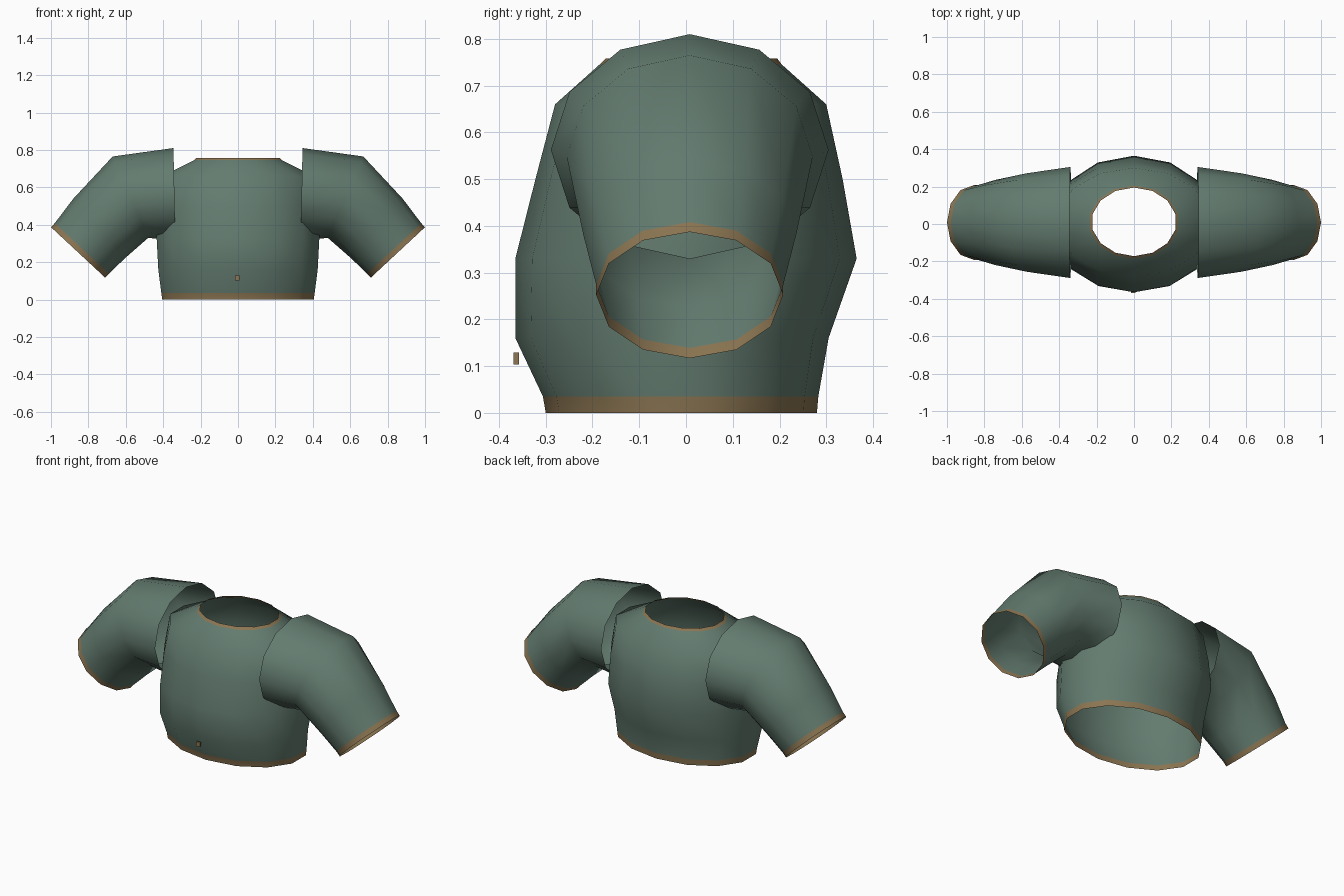
import bpy, bmesh, math
from mathutils import Vector

if "Cube" in bpy.data.objects:
    bpy.data.objects.remove(bpy.data.objects["Cube"])


def material(name, rgb):
    m = bpy.data.materials.new(name)
    m.diffuse_color = (*rgb, 1)
    m.use_nodes = True
    m.node_tree.nodes["Principled BSDF"].inputs["Base Color"].default_value = m.diffuse_color
    return m


GREEN = material("green cloth", (0.125, 0.20, 0.16))
TAN = material("tan trim", (0.26, 0.18, 0.085))


def loft(name, rings, trim_bands):
    """Open tube through rings of points; the listed bands get the trim colour."""
    bm = bmesh.new()
    loops = [[bm.verts.new(p) for p in ring] for ring in rings]
    n = len(loops[0])
    for band, (a, b) in enumerate(zip(loops, loops[1:])):
        for i in range(n):
            j = (i + 1) % n
            face = bm.faces.new((a[i], a[j], b[j], b[i]))
            face.material_index = 1 if band in trim_bands else 0
    bmesh.ops.recalc_face_normals(bm, faces=bm.faces)
    # Keep the outside facing out: the first face must look away from its ring's middle
    bm.faces.ensure_lookup_table()
    middle = sum((Vector(p) for p in rings[0]), Vector()) / n
    if bm.faces[0].normal.dot(bm.faces[0].calc_center_median() - middle) < 0:
        bmesh.ops.reverse_faces(bm, faces=bm.faces)
    mesh = bpy.data.meshes.new(name)
    bm.to_mesh(mesh)
    bm.free()
    mesh.materials.append(GREEN)
    mesh.materials.append(TAN)
    obj = bpy.data.objects.new(name, mesh)
    bpy.context.collection.objects.link(obj)
    bpy.ops.object.select_all(action='DESELECT')
    bpy.context.view_layer.objects.active = obj
    obj.select_set(True)
    bpy.ops.object.shade_smooth_by_angle(angle=math.radians(60))
    return obj


# Torso: height, half width, front y, back y
TORSO = [
    (0.0, 0.405, -0.30, 0.28),
    (0.035, 0.41, -0.306, 0.283),
    (0.16, 0.426, -0.365, 0.305),
    (0.33, 0.435, -0.365, 0.365),
    (0.50, 0.43, -0.322, 0.335),
    (0.66, 0.405, -0.28, 0.30),
    (0.745, 0.235, -0.185, 0.205),
    (0.758, 0.222, -0.172, 0.195),
]
SIDES = 14
rings = []
for z, half, front, back in TORSO:
    rx = half / math.cos(math.pi / SIDES)
    ring = []
    for i in range(SIDES):
        a = 2 * math.pi * i / SIDES
        ring.append((rx * math.sin(a),
                     (front + back) / 2 + (back - front) / 2 * math.cos(a), z))
    rings.append(ring)
loft("torso", rings, {0, len(TORSO) - 2})

# Sleeves: top x, top z, bottom x, bottom z, half depth
SLEEVE = [
    (0.345, 0.81, 0.335, 0.315, 0.297),
    (0.67, 0.765, 0.48, 0.33, 0.263),
    (0.88, 0.54, 0.60, 0.225, 0.228),
    (0.98, 0.408, 0.69, 0.139, 0.20),
    (1.0, 0.387, 0.71, 0.117, 0.20),
]
for side, label in ((-1, "right"), (1, "left")):
    rings = []
    for tx, tz, bx, bz, depth in SLEEVE:
        ring = []
        for i in range(12):
            a = 2 * math.pi * i / 12
            c = math.cos(a) / 2
            ring.append((side * ((tx + bx) / 2 + (tx - bx) * c),
                         0.008 + depth * math.sin(a),
                         (tz + bz) / 2 + (tz - bz) * c))
        rings.append(ring)
    loft(label + "_sleeve", rings, {3})

# Small front button
bpy.ops.mesh.primitive_cube_add(size=1, location=(-0.004, -0.363, 0.116))
button = bpy.context.object
button.name = "button"
button.scale = (0.026, 0.011, 0.026)
button.data.materials.append(TAN)
